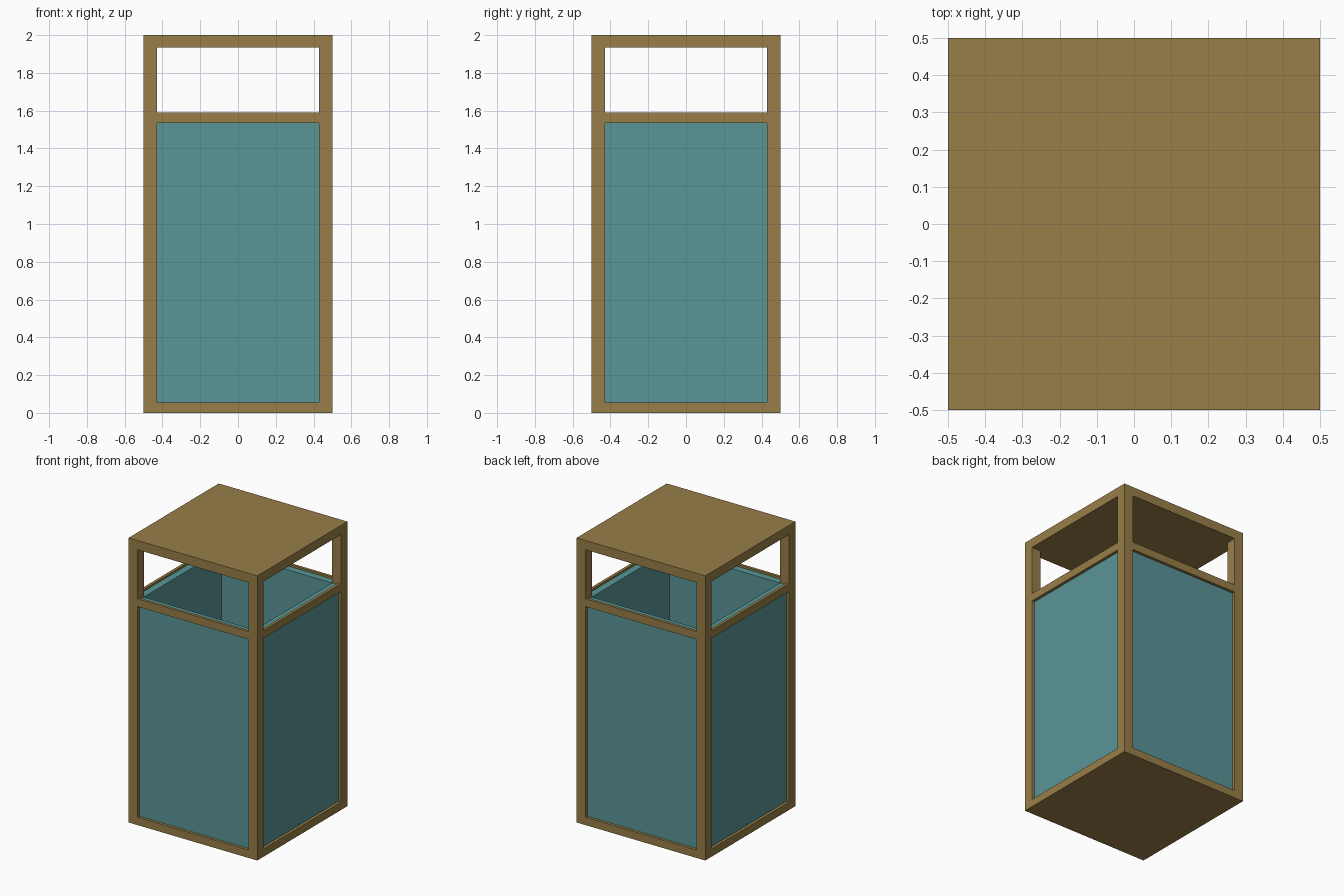
import bpy, bmesh

if "Cube" in bpy.data.objects:
    bpy.data.objects.remove(bpy.data.objects["Cube"])


def material(name, color):
    m = bpy.data.materials.new(name)
    m.diffuse_color = (*color, 1)
    m.use_nodes = True
    m.node_tree.nodes["Principled BSDF"].inputs["Base Color"].default_value = m.diffuse_color
    return m


wood = material("wood", (0.31, 0.21, 0.065))
teal = material("teal_panel", (0.10, 0.30, 0.31))


def box(name, lo, hi, mat):
    """Axis-aligned box between two corners."""
    bm = bmesh.new()
    bmesh.ops.create_cube(bm, size=1)
    for v in bm.verts:
        v.co = [(a + b) / 2 + c * (b - a) for a, b, c in zip(lo, hi, v.co)]
    me = bpy.data.meshes.new(name)
    bm.to_mesh(me)
    bm.free()
    me.materials.append(mat)
    ob = bpy.data.objects.new(name, me)
    bpy.context.collection.objects.link(ob)
    return ob


H = 0.5        # half width of the frame
P = 0.43       # inner edge of the corner posts
B = 0.48       # outer face of the liner panels
BASE, RAIL0, RAIL1, ROOF0 = 0.055, 1.535, 1.59, 1.935

# Solid base and roof
box("base", (-H, -H, 0), (H, H, BASE), wood)
box("roof", (-H, -H, ROOF0), (H, H, 2), wood)

# Corner posts
for sx, px in ((-1, "left"), (1, "right")):
    for sy, py in ((-1, "front"), (1, "back")):
        xs, ys = sorted((sx * P, sx * H)), sorted((sy * P, sy * H))
        box(f"{py}_{px}_post", (xs[0], ys[0], BASE), (xs[1], ys[1], ROOF0), wood)

# Rails below the openings
for s, fb, lr in ((-1, "front", "left"), (1, "back", "right")):
    a, b = sorted((s * B, s * H))
    box(f"{fb}_rail", (-P, a, RAIL0), (P, b, RAIL1), wood)
    box(f"{lr}_rail", (a, -P, RAIL0), (b, P, RAIL1), wood)

# Open-topped liner: inset the top face, then push it down to the floor
liner = box("liner", (-B, -B, BASE), (B, B, 1.576), teal)
bm = bmesh.new()
bm.from_mesh(liner.data)
top = max(bm.faces, key=lambda f: f.calc_center_median().z)
bmesh.ops.inset_region(bm, faces=[top], thickness=0.07)
well = bmesh.ops.extrude_discrete_faces(bm, faces=[top])["faces"][0]
bmesh.ops.translate(bm, verts=well.verts, vec=(0, 0, -1.45))
bm.to_mesh(liner.data)
bm.free()
